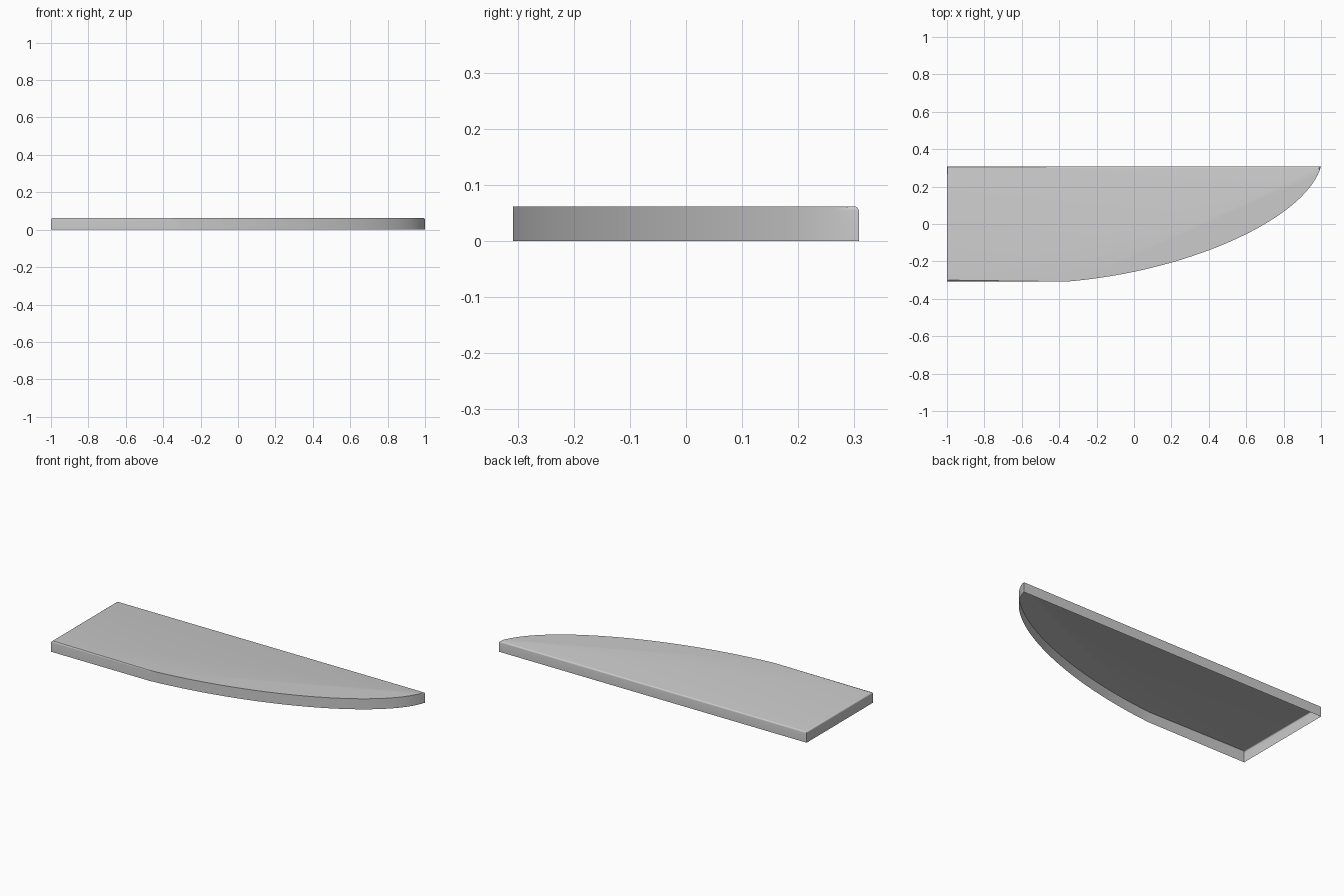
import bpy, bmesh
from mathutils import Vector
from mathutils.geometry import interpolate_bezier
from math import radians

if "Cube" in bpy.data.objects:
    bpy.data.objects.remove(bpy.data.objects["Cube"])

HEIGHT = 0.062
ROUND = 0.008

# Outline: straight back, left end and front, then a sweeping curve to the tip
curve = interpolate_bezier(Vector((-0.36, -0.308)), Vector((0.30, -0.253)),
                           Vector((0.92, 0.03)), Vector((1.0, 0.308)), 40)
outline = [Vector((-1, 0.308)), Vector((-1, -0.308))] + list(curve)

# Thin shell: top plate with walls hanging down, open underneath
bm = bmesh.new()
top = [bm.verts.new((p[0], p[1], HEIGHT)) for p in outline]
low = [bm.verts.new((p[0], p[1], 0)) for p in outline]
plate = bm.faces.new(top)
for i in range(len(outline)):
    j = (i + 1) % len(outline)
    bm.faces.new((top[i], low[i], low[j], top[j]))

# Rounded upper rim
bmesh.ops.bevel(bm, geom=list(plate.edges), offset=ROUND, segments=4,
                profile=0.5, affect='EDGES', clamp_overlap=True)
bmesh.ops.recalc_face_normals(bm, faces=bm.faces)
if max(bm.faces, key=lambda f: f.calc_area()).normal.z < 0:
    bmesh.ops.reverse_faces(bm, faces=bm.faces)

mesh = bpy.data.meshes.new("curved_shelf_panel")
bm.to_mesh(mesh)
bm.free()
panel = bpy.data.objects.new("curved_shelf_panel", mesh)
bpy.context.collection.objects.link(panel)

# Smooth curve, crisp corners
bpy.context.view_layer.objects.active = panel
panel.select_set(True)
bpy.ops.object.shade_smooth_by_angle(angle=radians(30))
